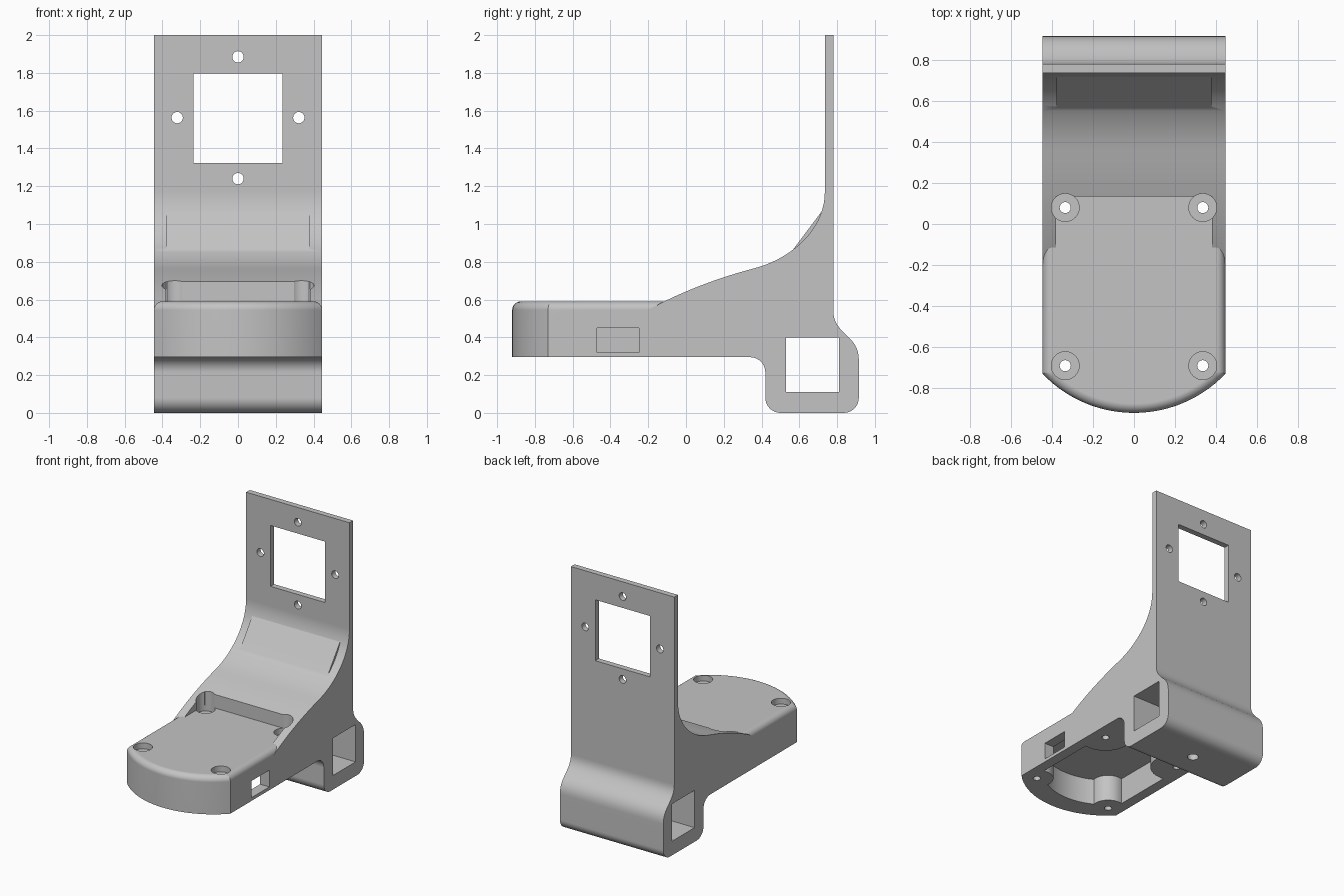
import bpy
import bmesh
import math
from mathutils import Vector
from mathutils.geometry import interpolate_bezier

HALF = 0.445          # half width of the bracket
SCREW_X, SCREW_FRONT, SCREW_BACK = 0.335, -0.69, 0.08

old = bpy.data.objects.get("Cube")
if old:
    bpy.data.objects.remove(old, do_unlink=True)

grey = bpy.data.materials.new("plain_grey")
grey.use_nodes = True
colour = (0.55, 0.55, 0.55, 1)
grey.diffuse_color = colour
grey.node_tree.nodes["Principled BSDF"].inputs["Base Color"].default_value = colour


def prism(name, points, axis, low, high):
    """Extrude a closed 2D outline along one axis."""
    place = {"x": lambda p, d: (d, p[0], p[1]),
             "y": lambda p, d: (p[0], d, p[1]),
             "z": lambda p, d: (p[0], p[1], d)}[axis]
    bm = bmesh.new()
    face = bm.faces.new([bm.verts.new(place(p, low)) for p in points])
    out = bmesh.ops.extrude_face_region(bm, geom=[face])
    shift = Vector(place((0, 0), high - low))
    moved = [v for v in out["geom"] if isinstance(v, bmesh.types.BMVert)]
    bmesh.ops.translate(bm, verts=moved, vec=shift)
    bmesh.ops.recalc_face_normals(bm, faces=bm.faces)
    mesh = bpy.data.meshes.new(name)
    bm.to_mesh(mesh)
    bm.free()
    mesh.materials.append(grey)
    obj = bpy.data.objects.new(name, mesh)
    bpy.context.collection.objects.link(obj)
    return obj


def box(name, a, b, axis, low, high):
    return prism(name, [a, (b[0], a[1]), b, (a[0], b[1])], axis, low, high)


def disc(name, centre, radius, axis, low, high, sides=32):
    turn = [math.tau * i / sides for i in range(sides)]
    pts = [(centre[0] + radius * math.cos(t), centre[1] + radius * math.sin(t)) for t in turn]
    return prism(name, pts, axis, low, high)


def combine(target, tool, operation="DIFFERENCE"):
    """Apply a boolean and discard the tool."""
    mod = target.modifiers.new("cut", "BOOLEAN")
    mod.operation = operation
    mod.solver = "EXACT"
    mod.object = tool
    bpy.context.view_layer.objects.active = target
    bpy.ops.object.modifier_apply(modifier=mod.name)
    bpy.data.objects.remove(tool, do_unlink=True)


def curve(a, b, c, d, steps=10):
    pts = interpolate_bezier(*[Vector((p[0], p[1], 0)) for p in (a, b, c, d)], steps + 1)
    return [(p.x, p.y) for p in pts]


def fillet(start, corner, end, steps=8):
    """Near circular corner from start to end."""
    s, c, e = Vector(start), Vector(corner), Vector(end)
    return curve(s, s.lerp(c, 0.55), e.lerp(c, 0.55), e, steps)


def arc(radius, half_width, steps=28):
    """Bowed front, from -x to +x."""
    limit = math.asin(half_width / radius)
    angles = [limit * (2 * i / steps - 1) for i in range(steps + 1)]
    return [(radius * math.sin(t), -0.304 - radius * math.cos(t)) for t in angles]


# Upright plate, sweeping ramp and lower clamp block as one side profile
side = [(-0.2, 0.295)]
side += fillet((0.34, 0.295), (0.42, 0.295), (0.42, 0.215))
side += fillet((0.42, 0.08), (0.42, 0), (0.50, 0))
side += fillet((0.835, 0), (0.915, 0), (0.915, 0.08))
side += curve((0.915, 0.28), (0.915, 0.34), (0.89, 0.375), (0.85, 0.41), 8)
side += curve((0.85, 0.41), (0.81, 0.45), (0.78, 0.48), (0.78, 0.54), 8)[1:]
side += [(0.78, 2), (0.735, 2)]
side += curve((0.735, 1.17), (0.735, 0.98), (0.57, 0.82), (0.36, 0.765), 18)
side += curve((0.36, 0.765), (0.15, 0.71), (-0.05, 0.63), (-0.2, 0.545), 14)[1:]
bracket = prism("mounting_bracket", side, "x", -HALF, HALF)

# Flat recess where the ramp meets the base
combine(bracket, box("ramp_recess", (-0.3, 0.56), (0.135, 1), "x", -0.38, 0.38))

# Shallow flat web across the ramp
web = [(0.565, 0.862), (0.715, 1.062), (0.75, 1.0), (0.65, 0.84)]
combine(bracket, prism("ramp_web", web, "x", -0.378, 0.378), "UNION")

# Base housing with a bowed front and rounded top edge
base = prism("base_housing", arc(0.616, HALF) + [(HALF, 0.2), (-HALF, 0.2)], "z", 0.295, 0.59)
bm = bmesh.new()
bm.from_mesh(base.data)
rim = [e for e in bm.edges if all(v.co.z > 0.58 for v in e.verts)
       and not all(v.co.y > 0.19 for v in e.verts)]
bmesh.ops.bevel(bm, geom=rim, offset=0.045, segments=6, profile=0.5, affect="EDGES")
bm.to_mesh(base.data)
bm.free()
combine(bracket, base, "UNION")

# Open cavity underneath, leaving bosses around the screws
cavity = prism("cavity", arc(0.46, 0.365) + [(0.365, 0.15), (-0.365, 0.15)], "z", 0.2, 0.5)
for x in (-SCREW_X, SCREW_X):
    for y, radius in ((SCREW_FRONT, 0.12), (SCREW_BACK, 0.19)):
        combine(cavity, disc("boss", (x, y), radius, "z", 0.1, 0.6))
combine(bracket, cavity)

# Countersunk screw holes in the base
for x in (-SCREW_X, SCREW_X):
    for y in (SCREW_FRONT, SCREW_BACK):
        combine(bracket, disc("screw_head", (x, y), 0.068, "z", 0.545, 0.9))
        combine(bracket, disc("screw_hole", (x, y), 0.027, "z", 0.2, 0.7, 20))

# Cable port on the left side only
combine(bracket, box("cable_port", (-0.47, 0.32), (-0.25, 0.45), "x", 0.3, 0.5))

# Square channel through the clamp block and its locking hole
combine(bracket, box("square_channel", (0.53, 0.11), (0.81, 0.4), "x", -0.6, 0.6))
combine(bracket, disc("locking_hole", (0, 0.66), 0.04, "z", -0.1, 0.2, 24))

# Window and four bolt holes in the upright plate
combine(bracket, box("window", (-0.235, 1.323), (0.235, 1.797), "y", 0.6, 0.9))
for centre in ((0, 1.885), (0, 1.24), (-0.322, 1.563), (0.322, 1.563)):
    combine(bracket, disc("bolt_hole", centre, 0.03, "y", 0.6, 0.9, 24))

# Smooth curved surfaces, crisp edges
bpy.ops.object.select_all(action="DESELECT")
bracket.select_set(True)
bpy.context.view_layer.objects.active = bracket
bpy.ops.object.shade_smooth_by_angle(angle=math.radians(25))
normals = bracket.modifiers.new("even_normals", "WEIGHTED_NORMAL")
normals.keep_sharp = True
